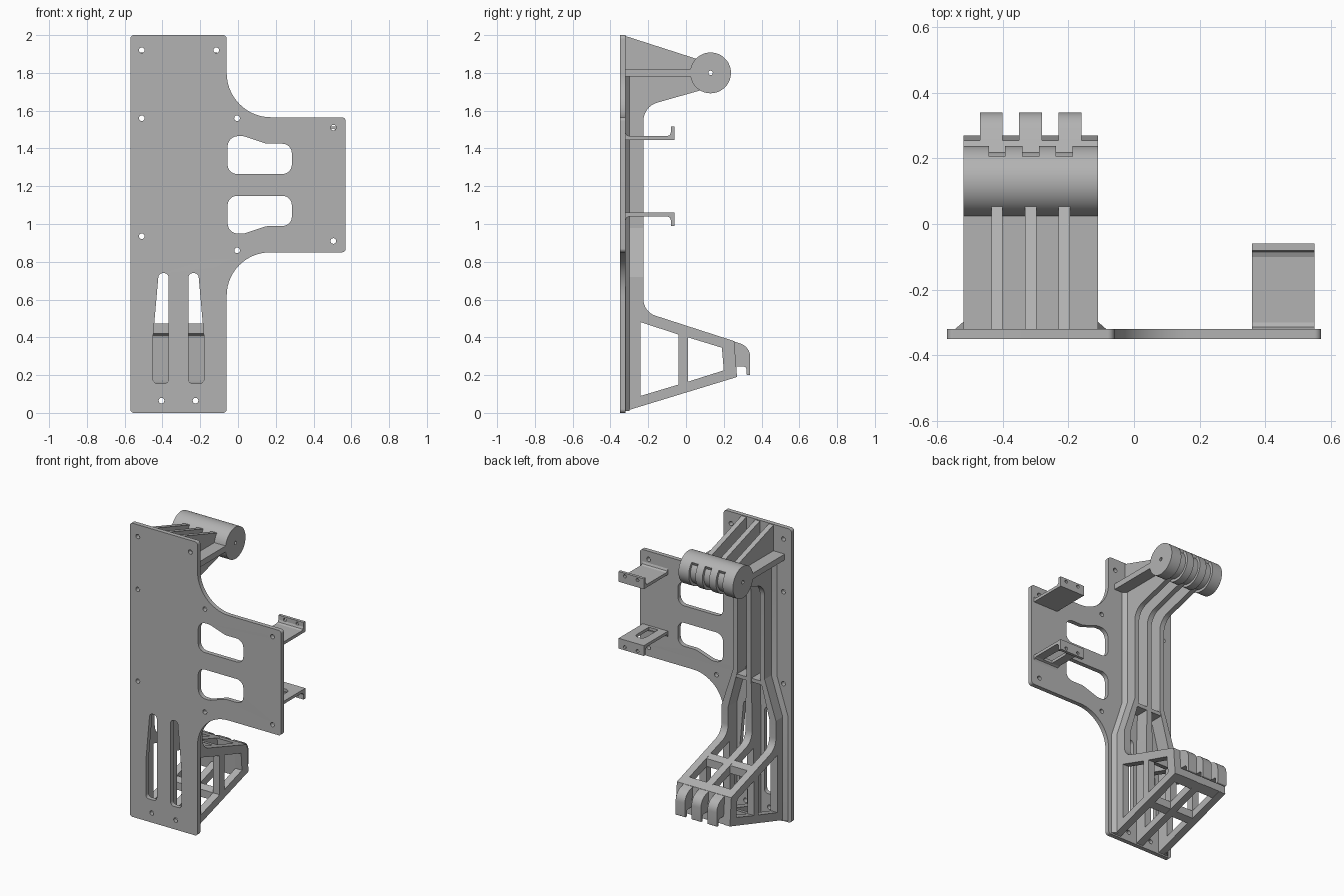
import bpy, bmesh, math
from mathutils import Matrix, Vector

cube = bpy.data.objects.get("Cube")
if cube:
    bpy.data.objects.remove(cube)

grey = bpy.data.materials.new("matte grey")
grey.use_nodes = True
COLOR = (0.45, 0.45, 0.45, 1)
grey.diffuse_color = COLOR
grey.node_tree.nodes["Principled BSDF"].inputs["Base Color"].default_value = COLOR

# Profile planes: the letter is the world axis along which a profile is extruded
AXES = {
    "X": Matrix(((0, 0, 1), (1, 0, 0), (0, 1, 0))),
    "Y": Matrix(((1, 0, 0), (0, 0, -1), (0, 1, 0))),
    "Z": Matrix.Identity(3),
}
MID = -0.315          # centre line of the holder


def finish(name, bm):
    bmesh.ops.remove_doubles(bm, verts=bm.verts, dist=1e-5)
    bmesh.ops.recalc_face_normals(bm, faces=bm.faces)
    mesh = bpy.data.meshes.new(name)
    bm.to_mesh(mesh)
    bm.free()
    mesh.materials.append(grey)
    ob = bpy.data.objects.new(name, mesh)
    bpy.context.collection.objects.link(ob)
    bpy.ops.object.select_all(action="DESELECT")
    ob.select_set(True)
    bpy.context.view_layer.objects.active = ob
    bpy.ops.object.shade_smooth_by_angle(angle=math.radians(30))
    return ob


def rounded(corners, steps=8):
    """Polygon whose corners (a, b, radius) are rounded; no radius keeps it sharp."""
    out = []
    for i, c in enumerate(corners):
        p = Vector(c[:2])
        r = c[2] if len(c) > 2 else 0
        if not r:
            out.append(p)
            continue
        u = (Vector(corners[i - 1][:2]) - p).normalized()
        v = (Vector(corners[(i + 1) % len(corners)][:2]) - p).normalized()
        half = u.angle(v) / 2
        centre = p + (u + v).normalized() * (r / math.sin(half))
        a = p + u * (r / math.tan(half)) - centre
        b = p + v * (r / math.tan(half)) - centre
        turn = a.angle_signed(b)
        for k in range(steps + 1):
            out.append(centre + Matrix.Rotation(-turn * k / steps, 2) @ a)
    return out


def circle(a, b, r, n=20):
    return [(a + r * math.cos(k * math.tau / n), b + r * math.sin(k * math.tau / n)) for k in range(n)]


def extrude(name, axis, lo, hi, outline, *holes):
    """Flat profile with holes, extruded from lo to hi along a world axis."""
    cu = bpy.data.curves.new(name, "CURVE")
    cu.dimensions = "2D"
    cu.fill_mode = "BOTH"
    cu.extrude = abs(hi - lo) / 2
    for loop in (outline, *holes):
        sp = cu.splines.new("POLY")
        sp.points.add(len(loop) - 1)
        for pt, p in zip(sp.points, loop):
            pt.co = (p[0], p[1], 0, 1)
        sp.use_cyclic_u = True
    tmp = bpy.data.objects.new(name + "_profile", cu)
    bpy.context.collection.objects.link(tmp)
    mesh = tmp.evaluated_get(bpy.context.evaluated_depsgraph_get()).to_mesh()
    bm = bmesh.new()
    bm.from_mesh(mesh)
    bpy.data.objects.remove(tmp)
    bpy.data.curves.remove(cu)
    offset = Vector([(lo + hi) / 2 if a == axis else 0 for a in "XYZ"])
    bm.transform(Matrix.Translation(offset) @ AXES[axis].to_4x4())
    return finish(name, bm)


def box(a0, a1, b0, b1):
    return [(a0, b0), (a1, b0), (a1, b1), (a0, b1)]


def flip(loop, centre, index):
    return [tuple(2 * centre - v if i == index else v for i, v in enumerate(p)) for p in loop]


# Mounting plate with screw holes, slots and two waisted windows
outline = rounded([(-0.57, 0, 0.02), (-0.06, 0, 0.02), (-0.06, 0.85, 0.23), (0.57, 0.85, 0.02),
                   (0.57, 1.565, 0.02), (-0.06, 1.565, 0.235), (-0.06, 2, 0.02), (-0.57, 2, 0.02)], 14)
window = rounded([(-0.055, 1.265, 0.05), (0.285, 1.265, 0.05), (0.285, 1.425, 0.05),
                  (0.15, 1.425, 0.1), (0.03, 1.465, 0.05), (-0.055, 1.465, 0.055)])
slot = rounded([(-0.45, 0.155, 0.025), (-0.367, 0.155, 0.025), (-0.367, 0.74, 0.024),
                (-0.42, 0.74, 0.024), (-0.45, 0.4)])
screws = [(-0.51, 1.92), (-0.115, 1.92), (-0.51, 1.56), (-0.005, 1.56), (0.505, 1.51),
          (0.505, 0.91), (-0.51, 0.935), (-0.005, 0.86), (-0.405, 0.065), (-0.225, 0.065)]
extrude("mounting_plate", "Y", -0.35, -0.32, outline, window, flip(window, 1.207, 1),
        slot, flip(slot, MID, 0), *[circle(x, z, 0.015) for x, z in screws])

# Three ribs: lower truss, splayed middle, upper gusset
truss = rounded([(-0.32, 0.01), (0.27, 0.19), (0.255, 0.38), (-0.225, 0.535, 0.09),
                 (-0.225, 0.72), (-0.32, 0.72)])
bay_a = [(-0.24, 0.09), (-0.04, 0.15), (-0.04, 0.415), (-0.24, 0.48)]
bay_b = [(0.01, 0.165), (0.2, 0.225), (0.19, 0.345), (0.01, 0.4)]
gusset = rounded([(-0.32, 0.98), (-0.225, 0.98), (-0.225, 1.622, 0.1), (0.1, 1.714),
                  (0.1, 1.86), (-0.32, 1.995)])
for label, low, high in (("right", -0.495, -0.4175), ("middle", MID, MID), ("left", -0.135, -0.2125)):
    extrude(label + "_truss", "X", low - 0.025, low + 0.025, truss, bay_a, bay_b)
    extrude(label + "_splay", "Y", -0.32, -0.225,
            [(low - 0.025, 0.72), (low + 0.025, 0.72), (high + 0.0175, 0.98), (high - 0.0175, 0.98)])
    extrude(label + "_gusset", "X", high - 0.0175, high + 0.0175, gusset)

# Bevelled feet along the outer ribs
for label, s in (("right", -1), ("left", 1)):
    bm = bmesh.new()
    rings = []
    for half, z in ((0.205, 0.01), (0.205, 0.72), (0.12, 0.98), (0.12, 1.78)):
        rings.append([bm.verts.new((MID + s * (half + w), y, z))
                      for w, y in ((-0.01, -0.32), (0.025, -0.32), (0, -0.298), (-0.01, -0.298))])
    for r0, r1 in zip(rings, rings[1:]):
        for k in range(4):
            bm.faces.new((r0[k], r0[k - 1], r1[k - 1], r1[k]))
    bm.faces.new(rings[0])
    bm.faces.new(rings[-1])
    finish(label + "_rib_foot", bm)

# Cross members
extrude("upper_shelf", "X", -0.52, -0.11, box(-0.32, 0.06, 1.78, 1.82))
extrude("waist_bar", "Z", 0.935, 0.96, box(-0.43, -0.2, -0.32, -0.228))
extrude("truss_top_bar", "X", -0.51, -0.12, [(-0.04, 0.42), (0.01, 0.404), (0.01, 0.458), (-0.04, 0.474)])
extrude("truss_bottom_bar", "X", -0.51, -0.12, [(-0.04, 0.098), (0.01, 0.112), (0.01, 0.165), (-0.04, 0.15)])
extrude("truss_end_bar", "X", -0.52, -0.11, [(0.205, 0.172), (0.27, 0.192), (0.255, 0.38), (0.19, 0.4)])

# Three hooked tongues on the end bar
hook = rounded([(0.25, 0.38), (0.34, 0.35, 0.075), (0.34, 0.2, 0.006), (0.32, 0.2, 0.006),
                (0.32, 0.245, 0.015), (0.262, 0.245)])
for i, x in enumerate((-0.435, MID, -0.195)):
    extrude(f"hook_{i + 1}", "X", x - 0.035, x + 0.035, hook)

# Round bar with three shallow grooves around its back
def bar_profile(grooved):
    pts = []
    for k in range(72):
        deg = k * 5 - 180
        r = 0.09 if grooved and -130 <= deg <= 40 else 0.108
        a = math.radians(deg)
        pts.append((0.13 + r * math.cos(a), 1.8 + r * math.sin(a)))
    return pts

cuts = [-0.52]
for x in (-0.4175, MID, -0.2125):
    cuts += [x - 0.025, x + 0.025]
cuts.append(-0.11)
for i, (x0, x1) in enumerate(zip(cuts, cuts[1:])):
    extrude(f"round_bar_{i + 1}", "X", x0, x1, bar_profile(i % 2), circle(0.13, 1.8, 0.012, 12))

# Two lipped brackets, the lower one mirrored and slotted
notch = rounded([(0.42, -0.3), (0.49, -0.3), (0.49, -0.14, 0.034), (0.42, -0.14, 0.034)])
lip_holes = [circle(x, 1.494, 0.011, 12) for x in (0.408, 0.503)]
for label, mirror in (("upper", False), ("lower", True)):
    def place(loop, index=1):
        return flip(loop, 1.2525, index) if mirror else loop
    z0, z1 = sorted(p[0] for p in place([(1.445,), (1.465,)], 0))
    extrude(label + "_bracket_arm", "Z", z0, z1, box(0.36, 0.55, -0.32, -0.06), *([notch] if mirror else []))
    extrude(label + "_bracket_lip", "Y", -0.08, -0.06, place(box(0.36, 0.55, 1.45, 1.515)),
            *[place(h) for h in lip_holes])
    for part, y, w in (("lip", -0.08, -0.02), ("root", -0.32, 0.02)):
        extrude(f"{label}_bracket_{part}_fillet", "X", 0.36, 0.55,
                place([(y, 1.465), (y + w, 1.465), (y + w * 0.3, 1.471), (y, 1.485)]))
